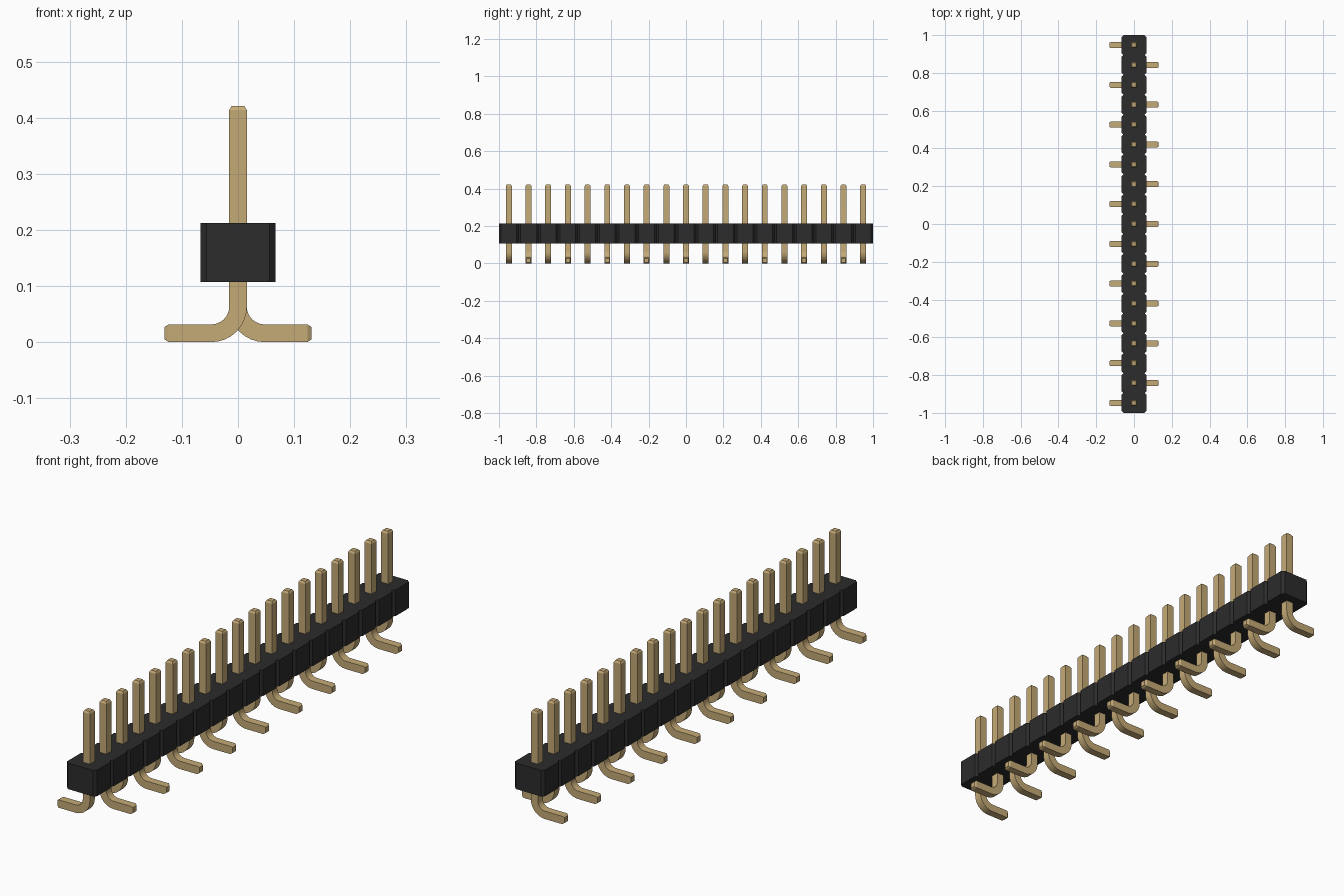
import bpy
import bmesh
from math import sin, cos, pi, radians
from mathutils import Vector

cube = bpy.data.objects.get("Cube")
if cube:
    bpy.data.objects.remove(cube, do_unlink=True)

COUNT = 19
PITCH = 2 / COUNT
HALF_PIN = 0.0158
PIN_TOP, FOOT_END, TIP = 0.421, 0.131, 0.0075
BEND = 0.0474            # centreline bend radius
BEND_STEPS = 8
BODY_HALF, BODY_LOW, BODY_HIGH = 0.0665, 0.107, 0.212
NOTCH = PITCH / 10


def material(name, colour, roughness):
    mat = bpy.data.materials.new(name)
    mat.use_nodes = True
    mat.diffuse_color = (*colour, 1)
    shader = mat.node_tree.nodes["Principled BSDF"]
    shader.inputs["Base Color"].default_value = (*colour, 1)
    shader.inputs["Roughness"].default_value = roughness
    return mat


def make_object(name, bm, mat):
    bmesh.ops.recalc_face_normals(bm, faces=bm.faces)
    mesh = bpy.data.meshes.new(name)
    bm.to_mesh(mesh)
    bm.free()
    mesh.materials.append(mat)
    obj = bpy.data.objects.new(name, mesh)
    bpy.context.collection.objects.link(obj)
    return obj


gold = material("gold plating", (0.56, 0.405, 0.185), 0.4)
black = material("black plastic", (0.025, 0.025, 0.025), 0.6)


# Housing: outline of chamfered blocks in a row, extruded upward
def build_housing():
    bm = bmesh.new()
    side = []
    for i in range(COUNT):
        start = -1 + i * PITCH
        side += [(BODY_HALF - NOTCH, start), (BODY_HALF, start + NOTCH),
                 (BODY_HALF, start + PITCH - NOTCH)]
    side.append((BODY_HALF - NOTCH, 1))
    outline = side + [(-x, y) for x, y in reversed(side)]
    base = bm.faces.new([bm.verts.new((x, y, BODY_LOW)) for x, y in outline])
    grown = bmesh.ops.extrude_face_region(bm, geom=[base])["geom"]
    top = [v for v in grown if isinstance(v, bmesh.types.BMVert)]
    bmesh.ops.translate(bm, verts=top, vec=(0, 0, BODY_HIGH - BODY_LOW))
    return make_object("housing", bm, black)


# Pin: square section swept down the post, round the bend and along the foot
def build_pin_mesh(bm, y, direction):
    small = HALF_PIN * 0.7
    level = HALF_PIN + BEND
    # Each station holds the centre x, centre z, turn angle and half width
    stations = [(0, PIN_TOP, 0, small), (0, PIN_TOP - TIP, 0, HALF_PIN)]
    for i in range(BEND_STEPS + 1):
        a = pi / 2 * i / BEND_STEPS
        stations.append((BEND - BEND * cos(a), level - BEND * sin(a), a, HALF_PIN))
    stations += [(FOOT_END - TIP, HALF_PIN, pi / 2, HALF_PIN),
                 (FOOT_END, HALF_PIN, pi / 2, small)]
    rings = []
    for x, z, a, half in stations:
        across = Vector((cos(a), 0, sin(a))) * half
        depth = Vector((0, half, 0))
        centre = Vector((x, y, z))
        ring = []
        for s, t in ((-1, -1), (1, -1), (1, 1), (-1, 1)):
            p = centre + across * s + depth * t
            ring.append(bm.verts.new((p.x * direction, p.y, p.z)))
        rings.append(ring)
    for lower, upper in zip(rings, rings[1:]):
        for k in range(4):
            n = (k + 1) % 4
            bm.faces.new((lower[k], lower[n], upper[n], upper[k]))
    bm.faces.new(rings[0])
    bm.faces.new(rings[-1])


build_housing()

# Feet alternate from one side to the other along the row
pins = []
for i in range(COUNT):
    bm = bmesh.new()
    build_pin_mesh(bm, -1 + (i + 0.5) * PITCH, -1 if i % 2 == 0 else 1)
    pins.append(make_object(f"pin_{i + 1}", bm, gold))

bpy.ops.object.select_all(action="DESELECT")
for pin in pins:
    pin.select_set(True)
bpy.context.view_layer.objects.active = pins[0]
bpy.ops.object.shade_smooth_by_angle(angle=radians(25))
